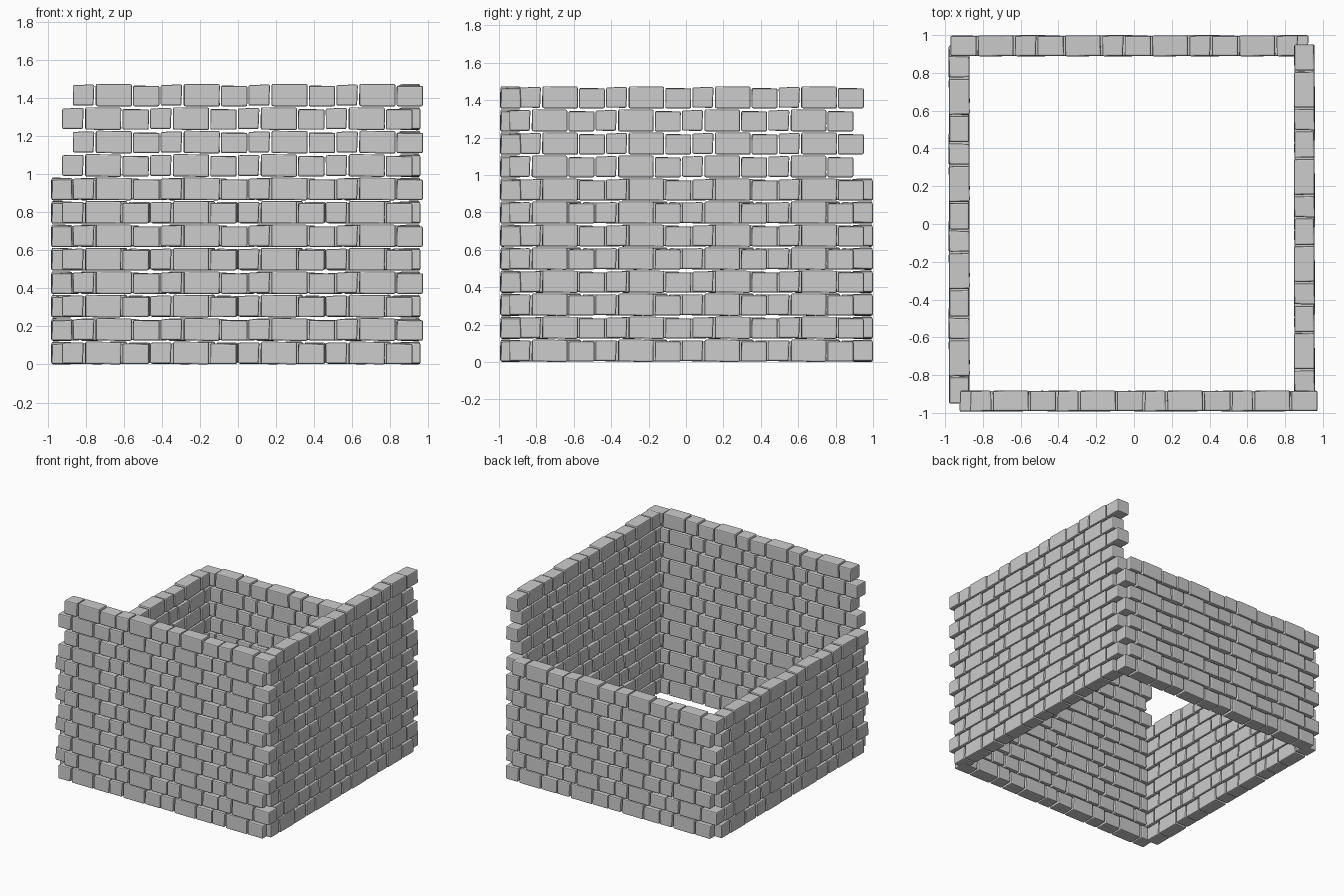
import bpy, bmesh, math, random
from mathutils import Vector

if "Cube" in bpy.data.objects:
    bpy.data.objects.remove(bpy.data.objects["Cube"])

random.seed(4)
UNIT = 0.4615       # short + long + medium stone, with joints
COURSE = 0.1231     # height of one course
# start, end, bottom, top of each stone in the repeating unit
STONES = [(0.0, 0.109, 0.006, 0.115),
          (0.118, 0.307, 0.002, 0.119),
          (0.317, 0.453, 0.003, 0.110)]


# One slightly uneven stone with softened edges
def stone(bm, corners):
    faces = [(0, 2, 3, 1), (4, 5, 7, 6), (0, 1, 5, 4),
             (2, 6, 7, 3), (0, 4, 6, 2), (1, 3, 7, 5)]
    tmp = bmesh.new()
    vs = [tmp.verts.new(c) for c in corners]
    for f in faces:
        tmp.faces.new([vs[i] for i in f])
    bmesh.ops.recalc_face_normals(tmp, faces=tmp.faces[:])
    bmesh.ops.bevel(tmp, geom=tmp.edges[:], offset=0.008, segments=2,
                    profile=0.5, affect='EDGES')
    me = bpy.data.meshes.new("stone_tmp")
    tmp.to_mesh(me)
    tmp.free()
    bm.from_mesh(me)
    bpy.data.meshes.remove(me)


# Stone shapes are wobbled once and reused in every course
shapes = []
for x0, x1, z0, z1 in STONES:
    shapes.append([Vector((x + random.uniform(-.003, .003),
                           y + random.uniform(-.003, .003),
                           z + random.uniform(-.002, .002)))
                   for z in (z0, z1) for y in (-.054, .054) for x in (x0, x1)])


# Straight wall: a two-course staggered unit, arrayed along and upward
def wall(name, location, turn, courses):
    bm = bmesh.new()
    for row, start in enumerate((-0.922, -0.866)):
        for corners in shapes:
            stone(bm, [c + Vector((start, 0, row * COURSE)) for c in corners])
    me = bpy.data.meshes.new(name)
    bm.to_mesh(me)
    bm.free()
    ob = bpy.data.objects.new(name, me)
    bpy.context.collection.objects.link(ob)
    for count, step in ((4, (UNIT, 0, 0)), (courses // 2, (0, 0, 2 * COURSE))):
        arr = ob.modifiers.new("repeat", 'ARRAY')
        arr.count = count
        arr.use_relative_offset = False
        arr.use_constant_offset = True
        arr.constant_offset_displace = step
    ob.location = location
    ob.rotation_euler.z = math.radians(turn)
    return ob


# Pinwheel of four walls: front and right tall, back and left low
wall("front_wall", (0, -0.937, 0), 0, 12)
wall("right_wall", (0.902, -0.021, 0), 90, 12)
wall("back_wall", (0, 0.943, 0), 180, 8)
wall("left_wall", (-0.925, 0.021, 0), 270, 8)
